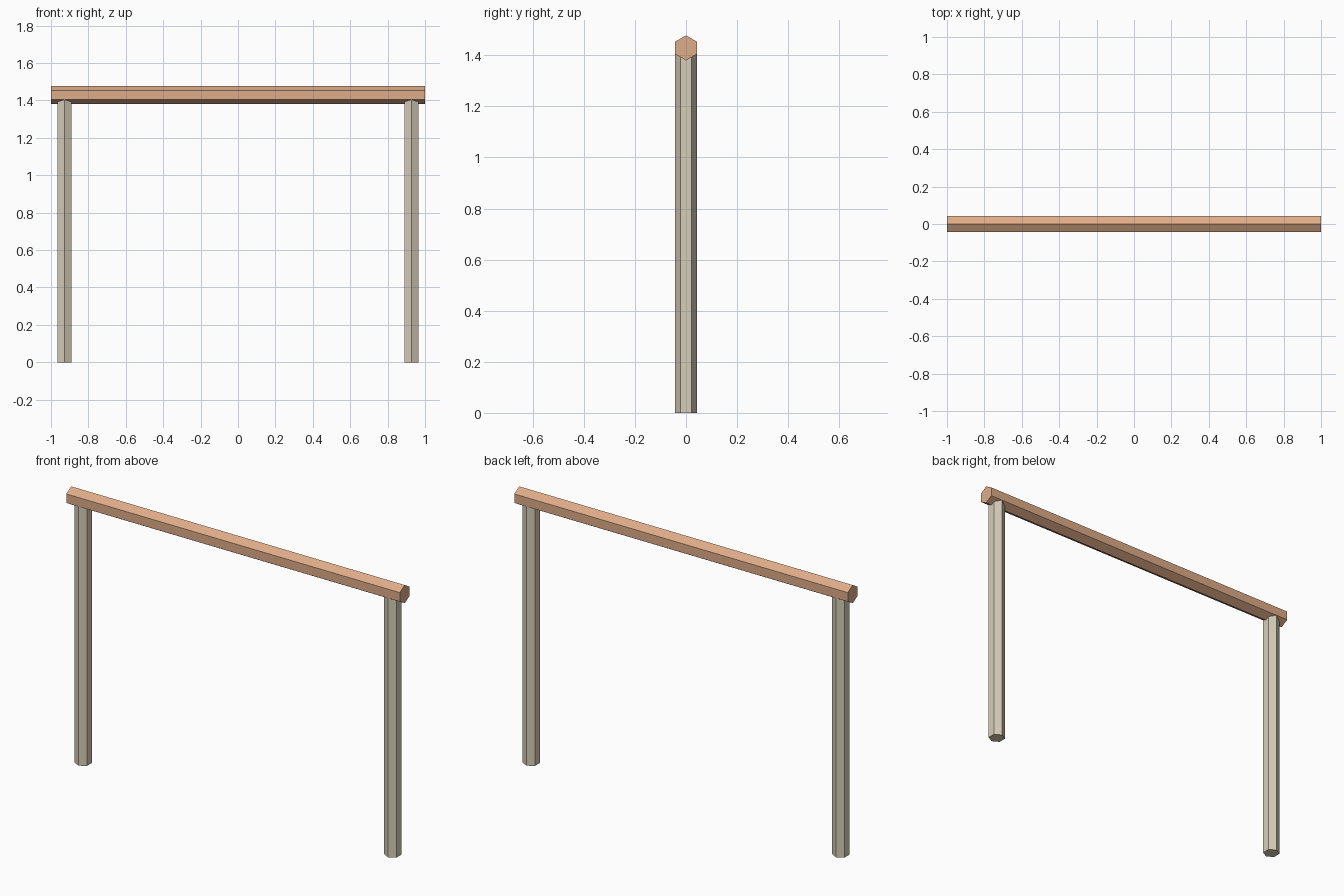
import bpy, math
from mathutils import Matrix

if "Cube" in bpy.data.objects:
    bpy.data.objects.remove(bpy.data.objects["Cube"])


def material(name, rgb):
    m = bpy.data.materials.new(name)
    m.diffuse_color = (*rgb, 1.0)
    m.use_nodes = True
    m.node_tree.nodes["Principled BSDF"].inputs["Base Color"].default_value = m.diffuse_color
    return m


def hex_prism(name, radius, length, matrix, mat):
    """Six-sided prism along local z, baked into place."""
    bpy.ops.mesh.primitive_cylinder_add(vertices=6, radius=radius, depth=length)
    ob = bpy.context.object
    ob.name = ob.data.name = name
    ob.data.transform(matrix)
    ob.data.materials.append(mat)
    return ob


timber = material("warm tan wood", (0.73, 0.413, 0.246))
post_paint = material("pale beige", (0.68, 0.61, 0.485))

# Horizontal beam: hexagon with its points up and down
beam_matrix = (Matrix.Translation((0, 0, 1.429))
               @ Matrix.Rotation(math.radians(90), 4, 'Y')
               @ Matrix.Rotation(math.radians(30), 4, 'Z'))
beam = hex_prism("top_beam", 0.049, 2.0, beam_matrix, timber)
# Keep a point at the top whichever way the primitive starts
if max(v.co.z for v in beam.data.vertices) < 1.475:
    beam.data.transform(Matrix.Translation((0, 0, 1.429))
                        @ Matrix.Rotation(math.radians(30), 4, 'X')
                        @ Matrix.Translation((0, 0, -1.429)))

# Two upright posts: hexagons with points to front and back, tops inside the beam
post_top = 1.41
for side, x in (("left", -0.928), ("right", 0.928)):
    hex_prism(side + "_post", 0.0423, post_top,
              Matrix.Translation((x, 0, post_top / 2)), post_paint)
